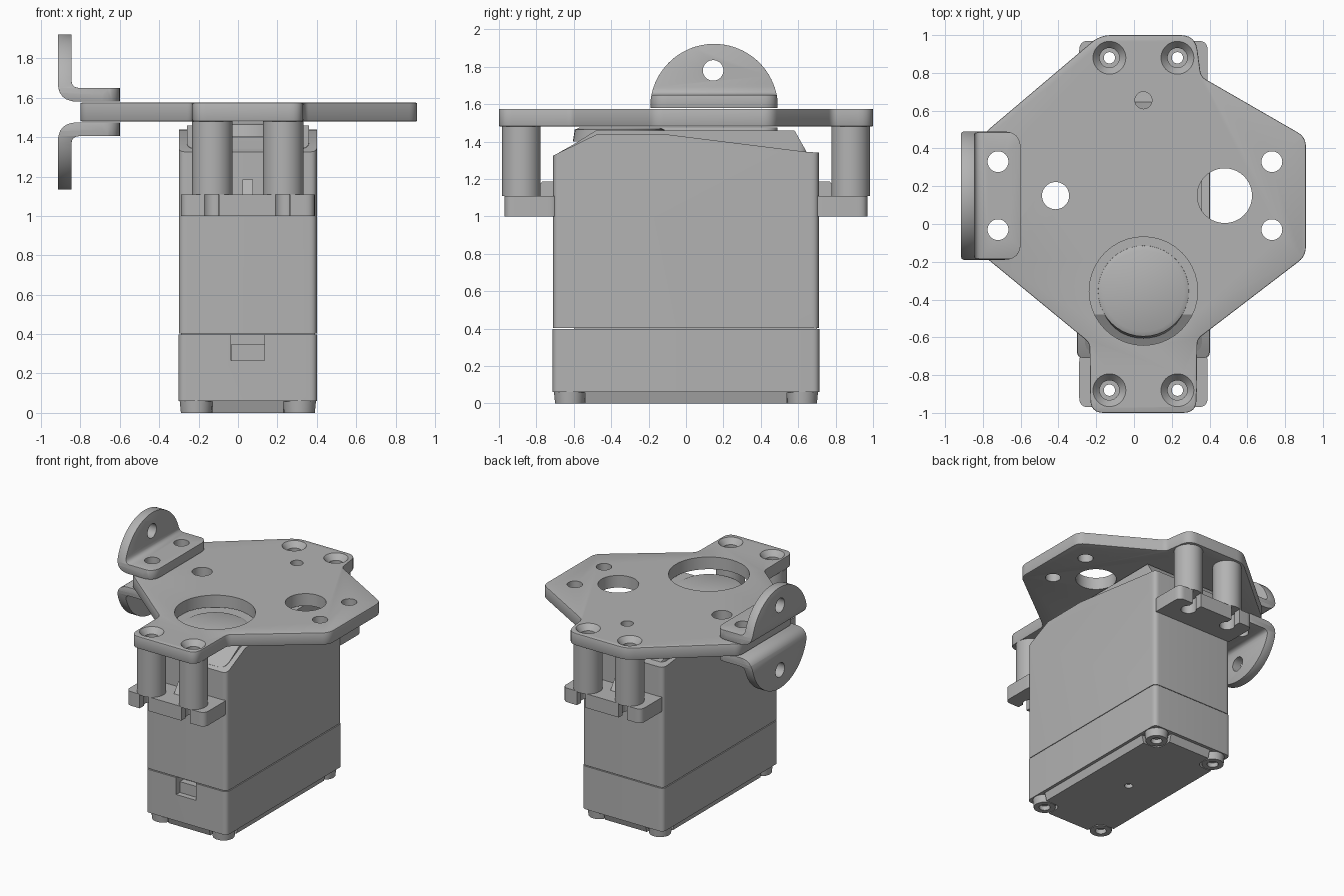
import bpy, bmesh, math
from mathutils import Vector, Matrix

cube = bpy.data.objects.get("Cube")
if cube:
    bpy.data.objects.remove(cube, do_unlink=True)

GREY = bpy.data.materials.new("plain_grey")
GREY.use_nodes = True
GREY.diffuse_color = (0.45, 0.45, 0.45, 1)
GREY.node_tree.nodes["Principled BSDF"].inputs["Base Color"].default_value = (0.45, 0.45, 0.45, 1)

CX = 0.05            # centre line of the motor
HALF_X, HALF_Y = 0.35, 0.71
SCREW_X = (CX - 0.18, CX + 0.18)
SCREW_Y = 0.88
PLATE_LOW, PLATE_TOP = 1.48, 1.575


def finish(name, bm):
    bmesh.ops.recalc_face_normals(bm, faces=bm.faces)
    mesh = bpy.data.meshes.new(name)
    bm.to_mesh(mesh)
    bm.free()
    mesh.materials.append(GREY)
    ob = bpy.data.objects.new(name, mesh)
    bpy.context.collection.objects.link(ob)
    return ob


def rounded(pts, r, seg=6):
    """Round corners of a polygon; r is one size or one per corner."""
    radii = r if isinstance(r, (list, tuple)) else [r] * len(pts)
    out, n = [], len(pts)
    for i, rad in enumerate(radii):
        p = Vector(pts[i])
        if rad == 0:
            out.append(p)
            continue
        a = p + (Vector(pts[i - 1]) - p).normalized() * rad
        b = p + (Vector(pts[(i + 1) % n]) - p).normalized() * rad
        for k in range(seg + 1):
            t = k / seg
            out.append(a * (1 - t) ** 2 + p * 2 * t * (1 - t) + b * t * t)
    return out


def rect(x0, x1, y0, y1):
    return [(x0, y0), (x1, y0), (x1, y1), (x0, y1)]


def circle(x, y, r, n=40, start=0.0, sweep=math.tau):
    return [(x + r * math.cos(start + sweep * k / n), y + r * math.sin(start + sweep * k / n))
            for k in range(n)]


def prism(name, pts, lo, hi, axis="z"):
    """Extrude an outline along one axis."""
    place = {"z": lambda p, h: (p[0], p[1], h),
             "x": lambda p, h: (h, p[0], p[1]),
             "y": lambda p, h: (p[0], h, p[1])}[axis]
    bm = bmesh.new()
    low = [bm.verts.new(place(p, lo)) for p in pts]
    top = [bm.verts.new(place(p, hi)) for p in pts]
    bm.faces.new(low)
    bm.faces.new(top)
    for i in range(len(pts)):
        j = (i + 1) % len(pts)
        bm.faces.new((low[i], low[j], top[j], top[i]))
    return finish(name, bm)


def cone(name, x, y, z0, z1, r0, r1):
    bm = bmesh.new()
    bmesh.ops.create_cone(bm, cap_ends=True, segments=40, radius1=r0, radius2=r1, depth=z1 - z0,
                          matrix=Matrix.Translation((x, y, (z0 + z1) / 2)))
    return finish(name, bm)


def apply(ob, mod):
    bpy.context.view_layer.objects.active = ob
    bpy.ops.object.modifier_apply(modifier=mod.name)


def boolean(ob, tool, op="DIFFERENCE"):
    mod = ob.modifiers.new("cut", "BOOLEAN")
    mod.operation, mod.solver, mod.object = op, "EXACT", tool
    apply(ob, mod)
    bpy.data.objects.remove(tool, do_unlink=True)


def bevel(ob, width):
    mod = ob.modifiers.new("soft", "BEVEL")
    mod.width, mod.segments, mod.limit_method, mod.angle_limit = width, 2, "ANGLE", math.radians(50)
    apply(ob, mod)


def drill(ob, x, y, r, z0=-1, z1=3):
    boolean(ob, prism("cutter", circle(x, y, r), z0, z1))


# Motor case: rounded box trimmed by a sloping side profile
case = prism("motor_case", rounded(rect(CX - HALF_X, CX + HALF_X, -HALF_Y, HALF_Y), 0.04), 0.403, 1.6)
side = [(-0.8, 0.3), (0.8, 0.3), (0.8, 1.335), (0.64, 1.345), (-0.12, 1.44), (-0.48, 1.437),
        (-0.71, 1.325), (-0.8, 1.28)]
boolean(case, prism("cutter", side, -1, 1, "x"), "INTERSECT")

# Raised lid and output boss
lid = prism("case_lid", rounded(rect(CX - 0.31, CX + 0.31, -0.68, 0.65), 0.06), 1.2, 1.6)
ridge = [(-0.69, 1.1), (0.66, 1.1), (0.65, 1.335), (0.58, 1.46), (-0.48, 1.46), (-0.6, 1.385), (-0.69, 1.335)]
boolean(lid, prism("cutter", ridge, -1, 1, "x"), "INTERSECT")
cone("output_boss", CX, -0.355, 1.4, 1.463, 0.25, 0.24)
cone("output_boss_rim", CX, -0.355, 1.463, 1.475, 0.24, 0.215)

# Lower case with cable port
lower = prism("lower_case", rounded(rect(CX - 0.352, CX + 0.352, -0.713, 0.713), 0.04), 0.06, 0.397)
boolean(lower, prism("cutter", rect(CX - 0.085, CX + 0.085, 0.265, 0.42), -0.8, -0.62, "y"))
prism("seam_core", rect(CX - 0.34, CX + 0.34, -0.6, 0.7), 0.38, 0.42)
prism("cable_plug", rect(CX - 0.084, CX + 0.084, 0.264, 0.35), -0.67, -0.6, "y")

# Bottom cover: cross-shaped pad with chamfered sides and four screw lugs
pad = prism("bottom_cover", rounded(rect(CX - 0.33, CX + 0.33, -0.69, 0.69), 0.03), 0, 0.065)
bm = bmesh.new()
bm.from_mesh(pad.data)
for v in bm.verts:
    if v.co.z < 0.01:
        v.co.x = CX + (v.co.x - CX) * 0.95
        v.co.y *= 0.97
bm.to_mesh(pad.data)
bm.free()
drill(pad, CX, 0, 0.03, -0.1, 0.03)
for sx in (-1, 1):
    for sy in (-1, 1):
        px, py = CX + sx * 0.35, sy * 0.71
        boolean(pad, prism("cutter", rounded(rect(px - 0.17, px + 0.17, py - 0.17, py + 0.17), 0.06), -0.1, 0.059))
        lug = cone("cover_screw_lug", CX + sx * 0.262, sy * 0.622, 0, 0.07, 0.078, 0.085)
        drill(lug, CX + sx * 0.262, sy * 0.622, 0.04, -0.1, 0.035)

# Mounting ears, ribs and standoffs at both ends
for s, end in ((-1, "front"), (1, "back")):
    ear = prism(end + "_ear", rounded(rect(CX - 0.34, CX + 0.34, *sorted((s * 0.68, s * 0.97))), 0.05), 1.0, 1.11)
    for x in SCREW_X:
        slot = circle(x, SCREW_Y, 0.055, 24, math.radians(55), -math.radians(290))
        slot = [(x + 0.04, 1.1)] + slot + [(x - 0.04, 1.1)]
        boolean(ear, prism("cutter", [(a, s * b) for a, b in slot], 0.9, 1.2))
        post = prism(end + "_standoff", circle(x, s * SCREW_Y, 0.103), 1.11, PLATE_LOW)
        drill(post, x, s * SCREW_Y, 0.03)
    rib = [(s * 0.7, 1.1), (s * 0.83, 1.1), (s * 0.77, 1.185), (s * 0.7, 1.185)]
    prism(end + "_ear_rib", rib, CX - 0.027, CX + 0.027, "x")

# Top plate
outline = [(-0.23, -1), (0.33, -1), (0.335, -0.61), (0.91, -0.17), (0.91, 0.46), (0.355, 0.78),
           (0.325, 1), (-0.18, 1), (-0.8, 0.475), (-0.8, -0.165), (-0.235, -0.63)]
plate = prism("top_plate", rounded(outline, [0.07, 0.07, 0.03, 0.05, 0.05, 0.03, 0.08, 0.06, 0.04, 0.04, 0.03]),
              PLATE_LOW, PLATE_TOP)
bevel(plate, 0.006)
BRACKET_HOLES = [(-0.72, 0.33), (-0.72, -0.03)]
for x, y, r in [(CX, -0.355, 0.287), (0.48, 0.15, 0.145), (-0.415, 0.15, 0.072), (CX, 0.655, 0.045),
                (0.73, 0.33, 0.055), (0.73, -0.03, 0.055)] + [(x, y, 0.055) for x, y in BRACKET_HOLES]:
    drill(plate, x, y, r)
for x in SCREW_X:
    for y in (-SCREW_Y, SCREW_Y):
        drill(plate, x, y, 0.052)
        boolean(plate, cone("cutter", x, y, 1.53, 1.585, 0.05, 0.095))


# Angle brackets above and below the plate
def bracket(name, flip):
    ell = [(-0.6, 1.58), (-0.6, 1.65), (-0.845, 1.65), (-0.845, 1.95), (-0.915, 1.95), (-0.915, 1.58)]
    ob = prism(name, rounded(ell, [0, 0, 0.04, 0, 0, 0.1]), -0.19, 0.49, "y")
    disc = circle(0.15, 1.58, 0.342, 48, 0, math.pi) + [(-0.192, 1.58), (-0.192, 1.5), (0.492, 1.5)]
    boolean(ob, prism("cutter", disc, -1.2, 0, "x"), "INTERSECT")
    foot = rounded(rect(-1.2, -0.6, -0.19, 0.49), [0, 0.09, 0.09, 0])
    boolean(ob, prism("cutter", foot, 1.4, 2.1), "INTERSECT")
    bevel(ob, 0.005)
    for x, y in BRACKET_HOLES:
        drill(ob, x, y, 0.055)
    boolean(ob, prism("cutter", circle(0.145, 1.78, 0.055), -1.2, -0.7, "x"))
    if flip:
        ob.data.transform(Matrix.Translation((0, 0, PLATE_LOW + PLATE_TOP)) @ Matrix.Scale(-1, 4, (0, 0, 1)))
        ob.data.flip_normals()


bracket("upper_bracket", False)
bracket("lower_bracket", True)

# Smooth the round surfaces, keep edges sharp
for ob in bpy.context.scene.objects:
    ob.select_set(ob.type == "MESH")
bpy.ops.object.shade_smooth_by_angle(angle=math.radians(30))
